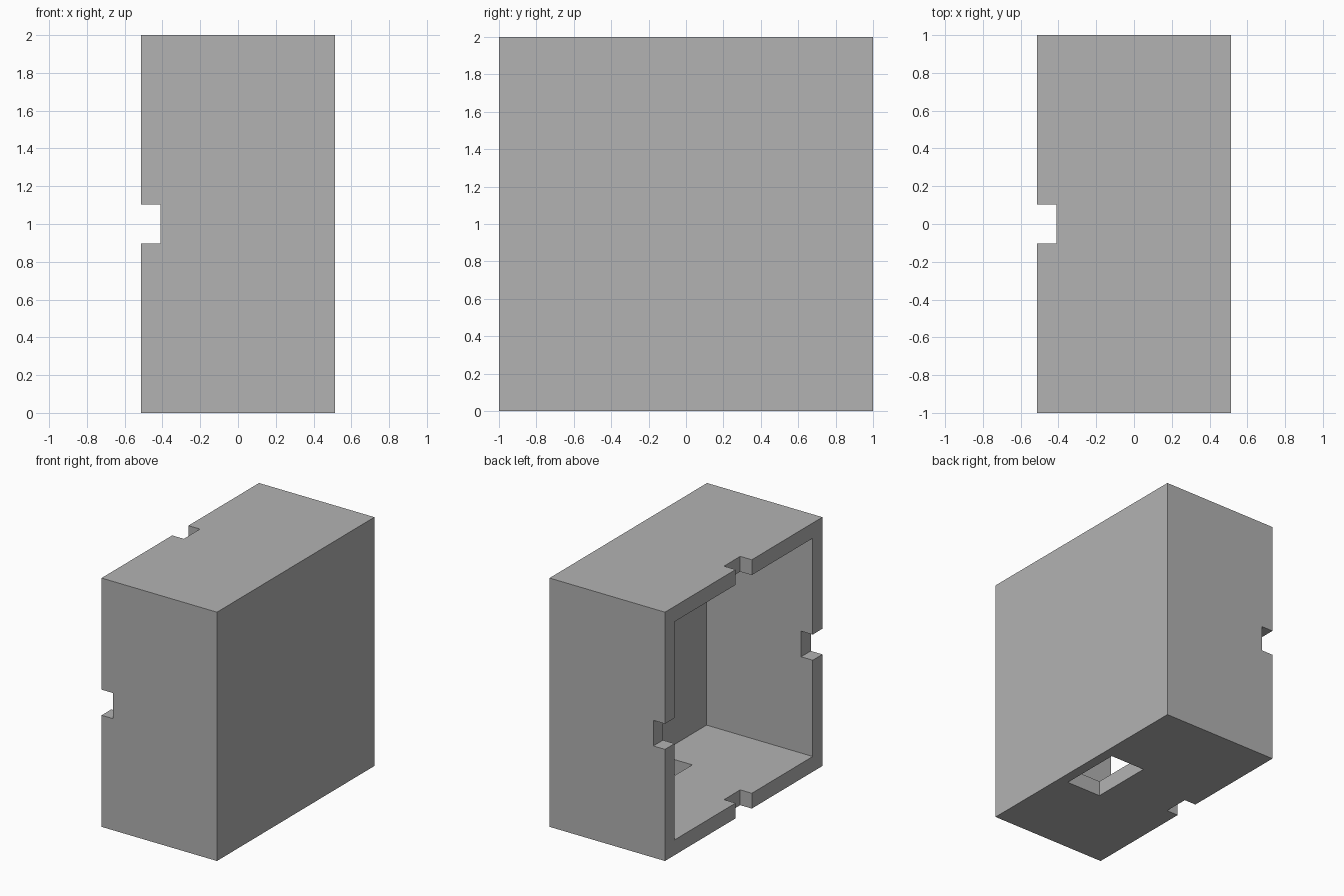
import bpy

if "Cube" in bpy.data.objects:
    bpy.data.objects.remove(bpy.data.objects["Cube"], do_unlink=True)

HALF_X = 0.513    # half depth; the open side faces -x
WALL = 0.123      # side wall thickness
BACK = 0.431      # inner face of the closed +x panel
NOTCH = 0.103     # notch depth and half width

grey = bpy.data.materials.new("plain grey")
grey.use_nodes = True
colour = (0.448, 0.448, 0.448, 1)
grey.diffuse_color = colour
grey.node_tree.nodes["Principled BSDF"].inputs["Base Color"].default_value = colour


def box(name, low, high):
    """Axis-aligned box between two corners."""
    centre = [(a + b) / 2 for a, b in zip(low, high)]
    bpy.ops.mesh.primitive_cube_add(size=1, location=centre)
    ob = bpy.context.object
    ob.name = name
    ob.scale = [b - a for a, b in zip(low, high)]
    bpy.ops.object.transform_apply(location=True, rotation=True, scale=True)
    ob.data.materials.append(grey)
    return ob


def cut(target, cutter):
    """Subtract the cutter from the target, then discard it."""
    cutter.hide_render = True
    mod = target.modifiers.new(cutter.name, 'BOOLEAN')
    mod.operation = 'DIFFERENCE'
    mod.solver = 'EXACT'
    mod.object = cutter
    bpy.context.view_layer.objects.active = target
    bpy.ops.object.modifier_apply(modifier=mod.name)
    bpy.data.objects.remove(cutter, do_unlink=True)


# Outer shell
housing = box("housing", (-HALF_X, -1, 0), (HALF_X, 1, 2))

# Cavity open towards -x
cut(housing, box("cavity", (-1, -1 + WALL, WALL), (BACK, 1 - WALL, 2 - WALL)))

# Rim notches in the middle of all four walls
rim = -HALF_X + NOTCH
cut(housing, box("upright_notch", (-1, -NOTCH, -1), (rim, NOTCH, 3)))
cut(housing, box("level_notch", (-1, -2, 1 - NOTCH), (rim, 2, 1 + NOTCH)))

# Rectangular opening through the floor, flush with the closed panel
cut(housing, box("floor_opening", (0.123, -0.256, -0.5), (BACK, 0.256, 0.5)))
